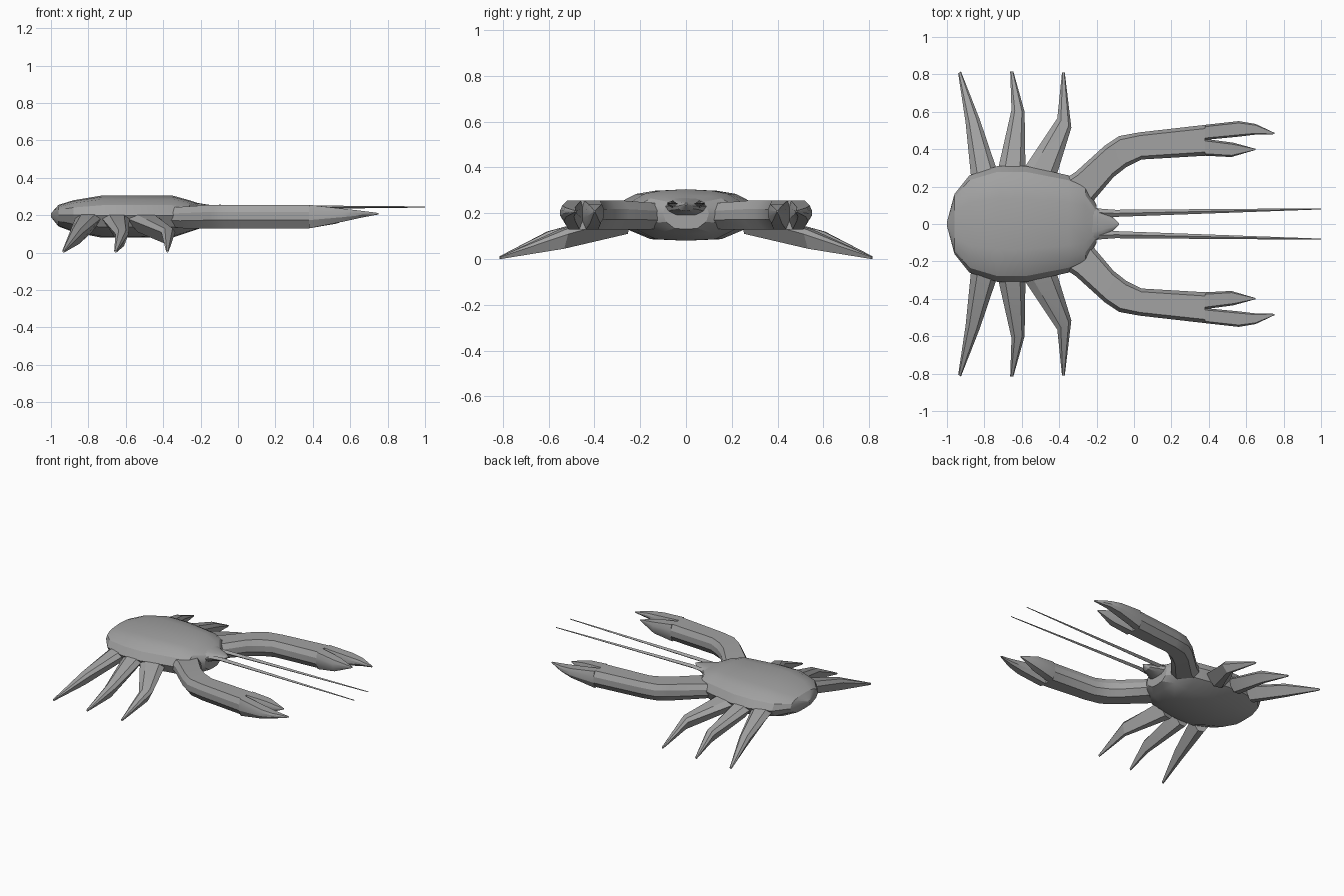
import bpy
import bmesh
import math
from mathutils import Vector

default_cube = bpy.data.objects.get("Cube")
if default_cube:
    bpy.data.objects.remove(default_cube, do_unlink=True)

# One plain grey for the whole animal
shell_grey = bpy.data.materials.new("shell grey")
shell_grey.use_nodes = True
colour = (0.36, 0.36, 0.36, 1)
shell_grey.diffuse_color = colour
shell_grey.node_tree.nodes["Principled BSDF"].inputs["Base Color"].default_value = colour

# Cross-sections: (position across the width, position up the height), each 0 to 1
SHELL_HALF = [(0.5, 1), (0.72, 0.97), (0.85, 0.91), (0.95, 0.77), (1, 0.53),
              (0.94, 0.25), (0.75, 0.03), (0.5, 0)]
SHELL = SHELL_HALF + [(1 - u, v) for u, v in SHELL_HALF[-2:0:-1]]
ARM = [(0, 0.35), (0, 0.7), (0.12, 1), (0.88, 1), (1, 0.7), (1, 0.35), (0.8, 0), (0.2, 0)]
LEG = [(0, 0.75), (0.25, 1), (0.8, 1), (1, 0.75), (0.65, 0), (0.35, 0)]
DIAMOND = [(0, 0.5), (0.5, 1), (1, 0.5), (0.5, 0)]


def loft(name, profile, stations, mirrored=True):
    """Skin a profile through stations of (edge a, edge b, (bottom, top))."""
    bm = bmesh.new()
    rings = []
    for edge_a, edge_b, (bottom, top) in stations:
        a, b = Vector(edge_a), Vector(edge_b)
        ring = []
        for across, up in profile:
            x, y = a.lerp(b, across)
            ring.append(bm.verts.new((x, y, bottom + (top - bottom) * up)))
        rings.append(ring)
    count = len(profile)
    for ring, following in zip(rings, rings[1:]):
        for i in range(count):
            j = (i + 1) % count
            bm.faces.new((ring[i], ring[j], following[j], following[i]))
    bm.faces.new(rings[0])
    bm.faces.new(rings[-1])
    bmesh.ops.recalc_face_normals(bm, faces=bm.faces)
    mesh = bpy.data.meshes.new(name)
    bm.to_mesh(mesh)
    bm.free()
    mesh.materials.append(shell_grey)
    mesh.shade_smooth()
    mesh.set_sharp_from_angle(angle=math.radians(25))
    part = bpy.data.objects.new(name, mesh)
    bpy.context.collection.objects.link(part)
    if mirrored:
        mirror = part.modifiers.new("other side", 'MIRROR')
        mirror.use_axis = (False, True, False)
        mirror.use_mirror_merge = False
    return part


def centred(x, half_width, bottom, top):
    """A station that straddles the middle line of the body."""
    return (x, half_width), (x, -half_width), (bottom, top)


# Shell, from the tail edge to the face
loft("body_shell", SHELL, [
    centred(-1, 0.01, 0.19, 0.21),
    centred(-0.96, 0.16, 0.14, 0.255),
    centred(-0.88, 0.26, 0.11, 0.28),
    centred(-0.73, 0.31, 0.08, 0.305),
    centred(-0.58, 0.31, 0.08, 0.305),
    centred(-0.35, 0.26, 0.08, 0.305),
    centred(-0.26, 0.22, 0.11, 0.28),
    centred(-0.2, 0.1, 0.13, 0.26),
], mirrored=False)

# Pointed beak between the feelers
loft("rostrum", SHELL, [
    centred(-0.24, 0.11, 0.18, 0.27),
    centred(-0.17, 0.07, 0.2, 0.258),
    centred(-0.11, 0.035, 0.21, 0.25),
    centred(-0.08, 0.005, 0.235, 0.245),
], mirrored=False)

# Curved arm widening into the palm
full = (0.13, 0.255)
loft("claw_arm", ARM, [
    ((-0.4, 0.22), (-0.3, 0.07), (0.14, 0.24)),
    ((-0.31, 0.28), (-0.22, 0.12), (0.13, 0.245)),
    ((-0.155, 0.42), (-0.11, 0.25), full),
    ((-0.08, 0.47), (-0.04, 0.305), full),
    ((0.03, 0.49), (0.04, 0.345), full),
    ((0.38, 0.53), (0.38, 0.365), full),
])

# The two fingers of the pincer
loft("outer_finger", ARM, [
    ((0.38, 0.53), (0.38, 0.45), full),
    ((0.56, 0.55), (0.56, 0.467), (0.165, 0.235)),
    ((0.65, 0.535), (0.65, 0.478), (0.185, 0.225)),
    ((0.75, 0.488), (0.75, 0.48), (0.204, 0.212)),
])
loft("inner_finger", ARM, [
    ((0.38, 0.455), (0.38, 0.365), full),
    ((0.53, 0.435), (0.52, 0.358), (0.155, 0.24)),
    ((0.65, 0.402), (0.65, 0.396), (0.204, 0.212)),
])

# Three walking legs on each side, reaching the ground
root, knee, foot = (0.11, 0.21), (0.045, 0.13), (0, 0.012)
loft("rear_leg", LEG, [
    ((-0.87, 0.24), (-0.73, 0.28), root),
    ((-0.9, 0.54), (-0.825, 0.56), knee),
    ((-0.94, 0.805), (-0.925, 0.815), foot),
])
loft("middle_leg", LEG, [
    ((-0.73, 0.28), (-0.58, 0.28), root),
    ((-0.655, 0.61), (-0.585, 0.6), (0.035, 0.12)),
    ((-0.662, 0.815), (-0.645, 0.815), foot),
])
loft("front_leg", LEG, [
    ((-0.6, 0.28), (-0.42, 0.24), root),
    ((-0.41, 0.565), (-0.335, 0.515), knee),
    ((-0.385, 0.81), (-0.37, 0.81), foot),
])

# Long thin feelers
loft("feeler", DIAMOND, [
    ((-0.22, 0.085), (-0.22, 0.04), (0.22, 0.25)),
    ((-0.1, 0.076), (-0.1, 0.038), (0.228, 0.256)),
    ((1, 0.084), (1, 0.078), (0.241, 0.247)),
])
